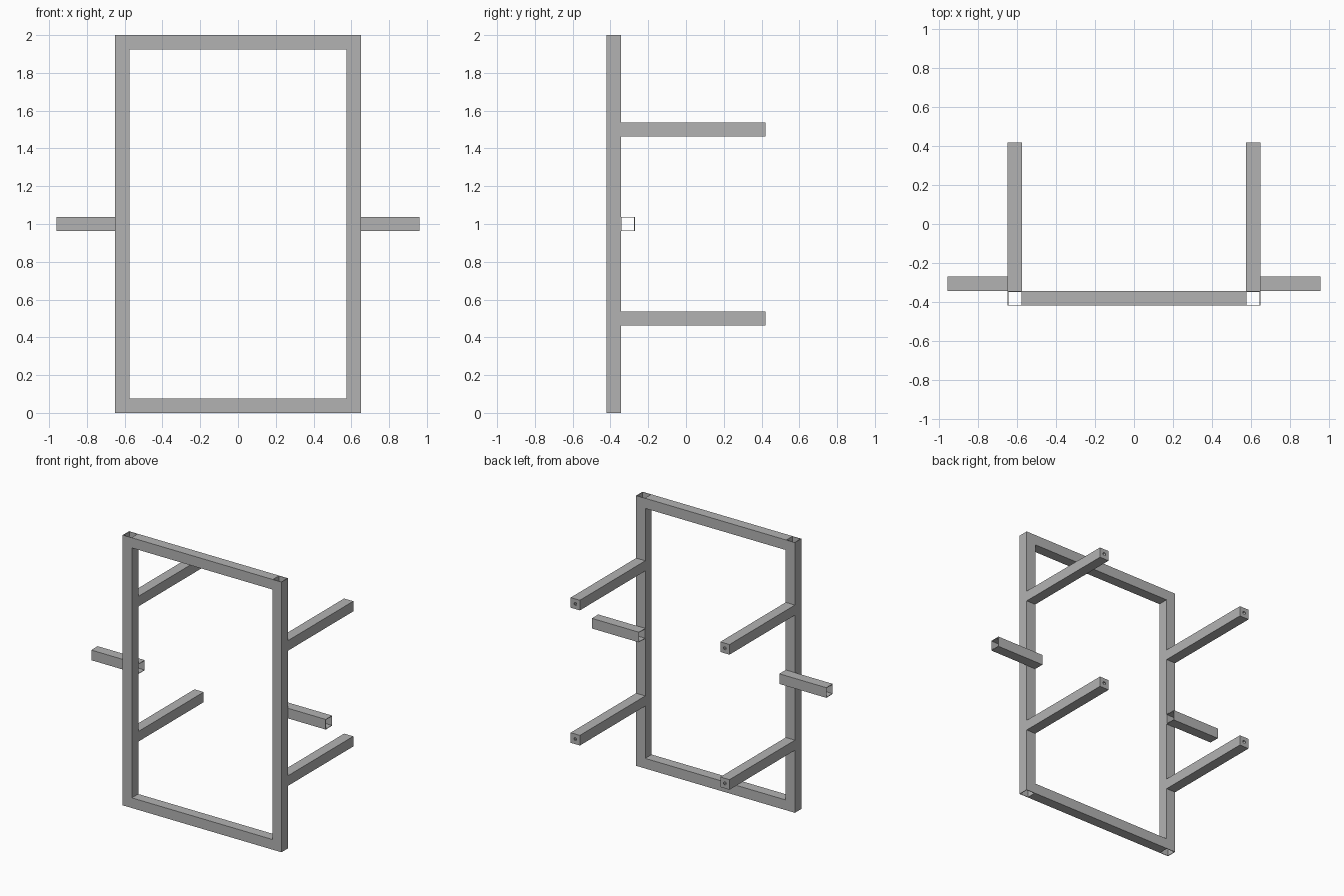
import bpy, bmesh, math
from mathutils import Matrix, Vector

cube = bpy.data.objects.get("Cube")
if cube:
    bpy.data.objects.remove(cube, do_unlink=True)

T = 0.075       # tube width
WALL = 0.004    # tube wall thickness
X_OUT = 0.65    # outer side of the frame
X_IN = X_OUT - T
X_MID = X_OUT - T / 2
Y_FRONT = -0.42
Y_BACK = 0.42
Y_JOIN = Y_FRONT + T
Y_MID = Y_FRONT + T / 2

steel = bpy.data.materials.new("grey steel")
steel.use_nodes = True
GREY = (0.45, 0.45, 0.45, 1)
steel.diffuse_color = GREY
steel.node_tree.nodes["Principled BSDF"].inputs["Base Color"].default_value = GREY


def finish(name, bm):
    bmesh.ops.recalc_face_normals(bm, faces=bm.faces)
    mesh = bpy.data.meshes.new(name)
    bm.to_mesh(mesh)
    bm.free()
    mesh.materials.append(steel)
    obj = bpy.data.objects.new(name, mesh)
    bpy.context.collection.objects.link(obj)
    return obj


def square_tube(name, start, end):
    """Hollow square tube, open at both ends, along one axis."""
    start, end = Vector(start), Vector(end)
    axis = end - start
    turn = Vector((0, 0, 1)).rotation_difference(axis).to_matrix().to_4x4()
    bm = bmesh.new()
    rings = []
    for half, z in ((T / 2, 0), (T / 2, axis.length),
                    (T / 2 - WALL, axis.length), (T / 2 - WALL, 0)):
        rings.append([bm.verts.new((sx * half, sy * half, z))
                      for sx, sy in ((-1, -1), (1, -1), (1, 1), (-1, 1))])
    for a, b in zip(rings, rings[1:] + rings[:1]):
        for i in range(4):
            j = (i + 1) % 4
            bm.faces.new((a[i], a[j], b[j], b[i]))
    bm.transform(Matrix.Translation(start) @ turn)
    return finish(name, bm)


def end_plate(name, x, y, z, radius=0.011, steps=16):
    """Square plate with a round hole, closing the back of an arm."""
    bm = bmesh.new()
    half = T / 2 - WALL
    rings = []
    for depth, drilled in ((0, False), (0, True), (WALL, True), (WALL, False)):
        ring = []
        for i in range(steps):
            a = math.tau * i / steps
            c, s = math.cos(a), math.sin(a)
            r = radius if drilled else half / max(abs(c), abs(s))
            ring.append(bm.verts.new((x + r * c, y - depth, z + r * s)))
        rings.append(ring)
    for a, b in zip(rings, rings[1:] + rings[:1]):
        for i in range(steps):
            j = (i + 1) % steps
            bm.faces.new((a[i], a[j], b[j], b[i]))
    return finish(name, bm)


# Top and bottom rails between the uprights
for label, z in (("bottom", T / 2), ("top", 2 - T / 2)):
    square_tube(label + "_rail", (-X_IN, Y_MID, z), (X_IN, Y_MID, z))

for side, s in (("left", 1), ("right", -1)):
    # Upright
    square_tube(side + "_upright", (s * X_MID, Y_MID, 0), (s * X_MID, Y_MID, 2))
    # Side bar fixed across the back of the upright
    y = Y_JOIN + T / 2
    square_tube(side + "_side_bar", (s * X_IN, y, 1), (s * 0.96, y, 1))
    # Arms reaching backwards, closed by drilled plates
    for level, z in (("lower", 0.5), ("upper", 1.5)):
        name = f"{side}_{level}_arm"
        square_tube(name, (s * X_MID, Y_JOIN, z), (s * X_MID, Y_BACK, z))
        end_plate(name + "_end_plate", s * X_MID, Y_BACK, z)
